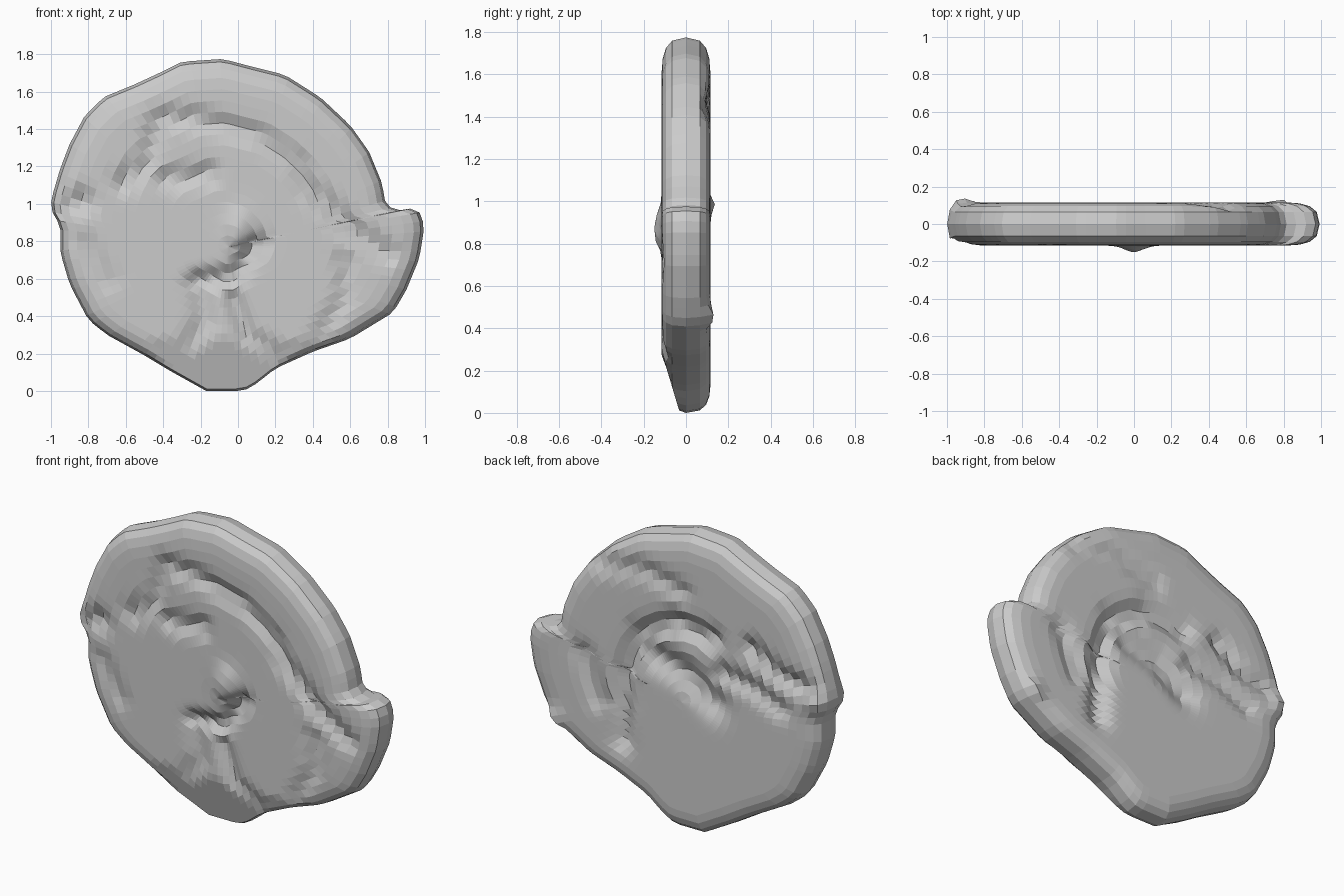
import bpy, bmesh, math
from mathutils import Vector

if "Cube" in bpy.data.objects:
    bpy.data.objects.remove(bpy.data.objects["Cube"])

# Silhouette of the medallion (x, z), counter-clockwise from the bottom
OUTLINE = [(-.17, .01), (.03, .01), (.1, .05), (.2, .13), (.4, .22), (.6, .29), (.83, .43),
           (.9, .55), (.97, .72), (.995, .88), (.98, .96), (.92, .985), (.86, .975), (.79, 1.0),
           (.77, 1.12), (.7, 1.29), (.6, 1.43), (.44, 1.58), (.25, 1.7), (.05, 1.75), (-.08, 1.785),
           (-.3, 1.77), (-.42, 1.71), (-.55, 1.65), (-.72, 1.58), (-.82, 1.48), (-.9, 1.33),
           (-.95, 1.2), (-1.0, 1.03), (-.99, .95), (-.95, .9), (-.95, .75), (-.9, .58),
           (-.8, .39), (-.7, .31), (-.5, .2), (-.35, .11)]
CENTRE = Vector((-.05, .78))

# Relief strokes: (height, width, path); negative heights are grooves
FRONT = [
    (-.035, .05, [(-.62, 1.12), (-.48, 1.24), (-.42, 1.47), (-.2, 1.46), (.1, 1.38), (.32, 1.22)]),
    (-.04, .05, [(.32, 1.22), (.38, 1.1), (.6, .88), (.8, .74)]),
    (-.035, .05, [(-.38, 1.14), (-.15, 1.17)]),
    (-.05, .05, [(-.22, .6), (-.02, .62), (.1, .8)]),
    (.035, .07, [(0, .9), (0, .85)]),
    (-.03, .06, [(-.2, .58), (-.18, .38), (-.28, .2)]),
    (-.035, .05, [(-.02, .5), (.05, .3), (.2, .2)]),
    (-.025, .05, [(.58, .7), (.57, .5), (.45, .32)]),
    (-.02, .05, [(-.82, .8), (-.7, .6)]),
    (-.05, .06, [(-.95, .98), (-.84, 1.03)])]
BACK = [
    (-.05, .06, [(.34, .45), (.33, .85), (.24, 1.1), (0, 1.24), (-.25, 1.2)]),
    (-.05, .08, [(.14, 1.0), (-.08, .95), (-.26, .82)]),
    (-.035, .05, [(-.3, 1.02), (-.52, .98), (-.7, .9)]),
    (-.045, .05, [(-.5, 1.22), (-.68, 1.1), (-.84, 1.08)]),
    (-.025, .05, [(.5, 1.45), (.2, 1.5), (-.06, 1.43)]),
    (-.03, .06, [(.6, .9), (.5, .65)]),
    (.035, .05, [(.8, .47), (.79, .44)])]


def distance(p, a, b):
    ab = b - a
    t = max(0, min(1, (p - a).dot(ab) / ab.length_squared))
    return (p - a - ab * t).length


def relief(p, strokes):
    up = down = 0
    for h, w, path in strokes:
        pts = [Vector(q) for q in path]
        d = min(distance(p, a, b) for a, b in zip(pts, pts[1:]))
        v = h * math.exp(-(d / w) ** 2)
        up, down = max(up, v), min(down, v)
    return up + down


def resample(points, count):
    pts = [Vector(p) for p in points]
    pairs = list(zip(pts, pts[1:] + pts[:1]))
    total = sum((b - a).length for a, b in pairs)
    out, run, i = [], 0, 0
    for k in range(count):
        s = total * k / count
        while s > run + (pairs[i][1] - pairs[i][0]).length:
            run += (pairs[i][1] - pairs[i][0]).length
            i += 1
        a, b = pairs[i]
        out.append(a.lerp(b, (s - run) / (b - a).length))
    return out


# Concentric rings: (scale, half-thickness), running from the rim inwards
RINGS = [(.985, .065), (.95, .095), (.9, .11)] + [(.9 * (1 - k / 15), .115) for k in range(1, 15)]
rim = resample(OUTLINE, 108)
bm = bmesh.new()


def ring(scale, half, side, strokes):
    verts = []
    for q in rim:
        p = CENTRE + (q - CENTRE) * scale
        y = side * half
        if strokes and scale < .97:
            y += side * relief(p, strokes)
        # the front slopes back under the neck
        if side < 0 and p.y < .28:
            y = max(y, -.11 + (.28 - p.y) * .3)
        verts.append(bm.verts.new((p.x, y, p.y)))
    return verts


def bridge(a, b):
    n = len(a)
    for i in range(n):
        j = (i + 1) % n
        bm.faces.new((a[i], a[j], b[j], b[i]))


# Rim, then the front and back relief faces
edge = ring(1, 0, 1, None)
for side, strokes in ((-1, FRONT), (1, BACK)):
    previous = edge
    for scale, half in RINGS:
        current = ring(scale, half, side, strokes)
        bridge(previous, current)
        previous = current
    hub = bm.verts.new((CENTRE.x, side * (.115 + relief(CENTRE, strokes)), CENTRE.y))
    for i in range(len(previous)):
        bm.faces.new((previous[i], previous[(i + 1) % len(previous)], hub))

# Pinched knot at the left edge
for v in bm.verts:
    d = math.hypot(v.co.x + .94, v.co.z - 1.0)
    v.co.y *= 1 + .35 * math.exp(-(d / .06) ** 2)

low = min(v.co.z for v in bm.verts)
bmesh.ops.translate(bm, verts=bm.verts, vec=(0, 0, -low))
bmesh.ops.recalc_face_normals(bm, faces=bm.faces)
mesh = bpy.data.meshes.new("relief_medallion")
bm.to_mesh(mesh)
bm.free()
obj = bpy.data.objects.new("relief_medallion", mesh)
bpy.context.collection.objects.link(obj)
